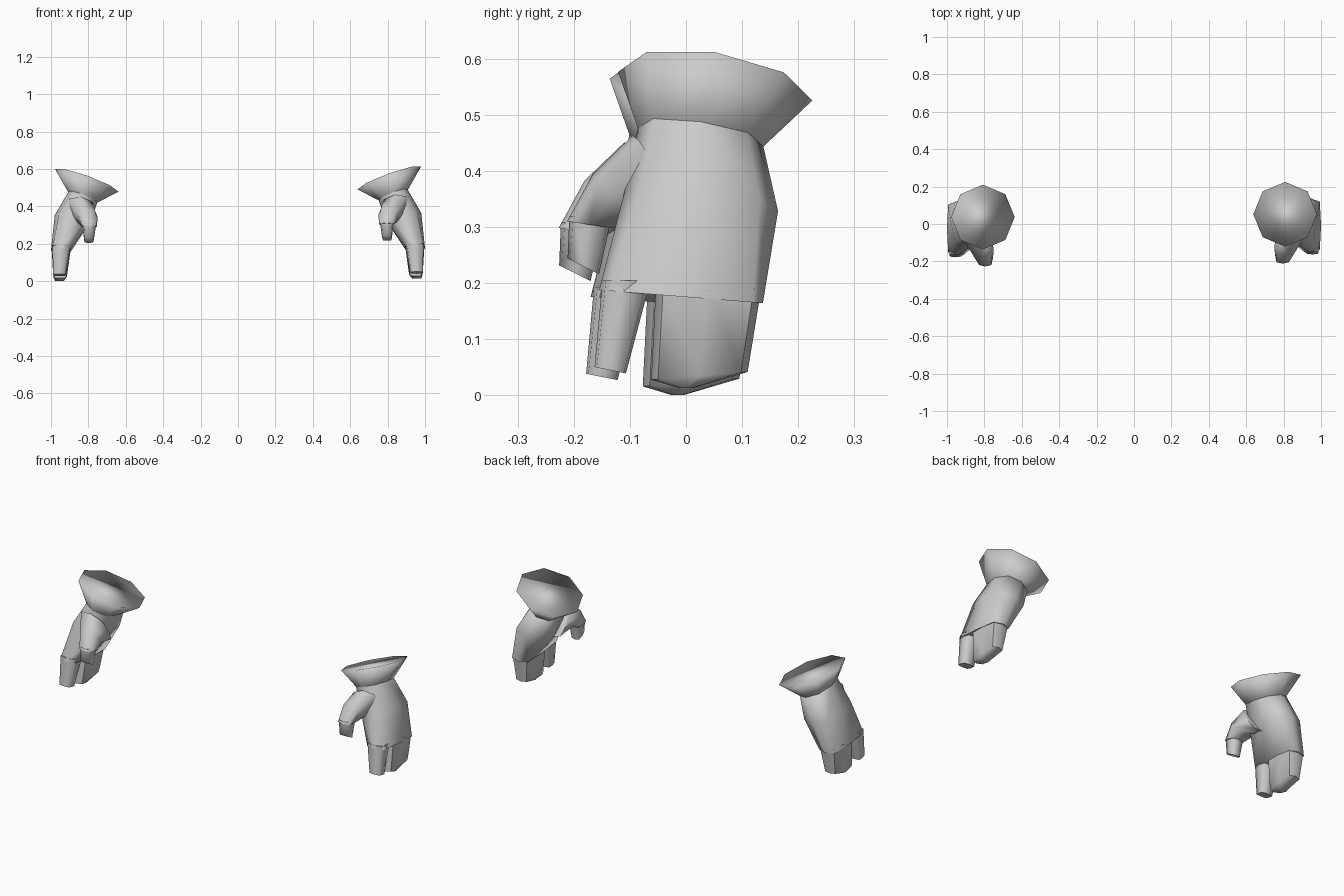
import bpy, bmesh, math
from mathutils import Vector

if "Cube" in bpy.data.objects:
    bpy.data.objects.remove(bpy.data.objects["Cube"])


def ring(cx, cy, cz, rx, ry, k=0.82, sx=0.0, sy=0.0):
    """Eight-sided section; k sets corner fullness, sx / sy tilt its plane."""
    shape = [(1, 0), (k, k), (0, 1), (-k, k), (-1, 0), (-k, -k), (0, -1), (k, -k)]
    return [Vector((cx + a * rx, cy + b * ry, cz + a * rx * sx + b * ry * sy))
            for a, b in shape]


def loft(name, rings, side, start=True, end=True, angle=75):
    """Skin the sections; the left hand is a mirrored, slightly shifted copy."""
    bm = bmesh.new()
    rows = []
    for r in rings:
        pts = r if side > 0 else [Vector((-p.x, p.y - 0.015, p.z - 0.012)) for p in r]
        rows.append([bm.verts.new(p) for p in pts])
    for a, b in zip(rows, rows[1:]):
        for i in range(8):
            j = (i + 1) % 8
            bm.faces.new((a[i], a[j], b[j], b[i]))
    if start:
        bm.faces.new(rows[0])
    if end:
        bm.faces.new(rows[-1])
    bmesh.ops.recalc_face_normals(bm, faces=bm.faces)
    me = bpy.data.meshes.new(name)
    bm.to_mesh(me)
    bm.free()
    ob = bpy.data.objects.new(name, me)
    bpy.context.collection.objects.link(ob)
    bpy.ops.object.select_all(action='DESELECT')
    ob.select_set(True)
    bpy.context.view_layer.objects.active = ob
    bpy.ops.object.shade_smooth_by_angle(angle=math.radians(angle))


R = math.sqrt(0.5)
TX, TY = 0.357, -0.148      # tilt of the wrist plane

for side, tag in ((1, "right"), (-1, "left")):
    neck = ring(0.83, 0.026, 0.46, 0.078, 0.112, 0.75, TX, TY)

    # flared cuff with a closed top
    loft(tag + "_cuff", [neck, ring(0.808, 0.052, 0.551, 0.17, 0.173, R, TX, TY)],
         side, start=False, angle=180)

    # hand body from wrist to the end of the finger sleeves
    loft(tag + "_palm", [
        neck,
        ring(0.885, 0.027, 0.345, 0.095, 0.137, 0.76, 0.2, -0.12),
        ring(0.945, -0.009, 0.176, 0.055, 0.146, 0.88, 0, -0.08)], side)

    # three joined fingers
    loft(tag + "_finger_group", [
        ring(0.945, 0.04, 0.19, 0.052, 0.094, 0.86),
        ring(0.951, 0.024, 0.035, 0.036, 0.086, 0.86, 0, 0.08),
        ring(0.955, 0.0, 0.013, 0.024, 0.012, 0.8)], side, angle=60)

    # index finger
    loft(tag + "_index_finger", [
        ring(0.945, -0.106, 0.205, 0.05, 0.043, 0.86),
        ring(0.955, -0.135, 0.045, 0.034, 0.028, 0.86, 0, -0.2)], side)

    # sleeve over the thumb, widening into the palm
    loft(tag + "_thumb_sleeve", [
        ring(0.84, -0.04, 0.375, 0.08, 0.055, 0.78, 0.15, -1.6),
        ring(0.81, -0.13, 0.355, 0.06, 0.036, 0.78, 0, -1.1),
        ring(0.795, -0.17, 0.304, 0.04, 0.042, 0.82, 0, -0.15)], side)

    # thumb
    loft(tag + "_thumb", [
        ring(0.795, -0.17, 0.32, 0.037, 0.038, 0.82),
        ring(0.797, -0.183, 0.23, 0.026, 0.028, 0.84, 0, -0.5)], side)
